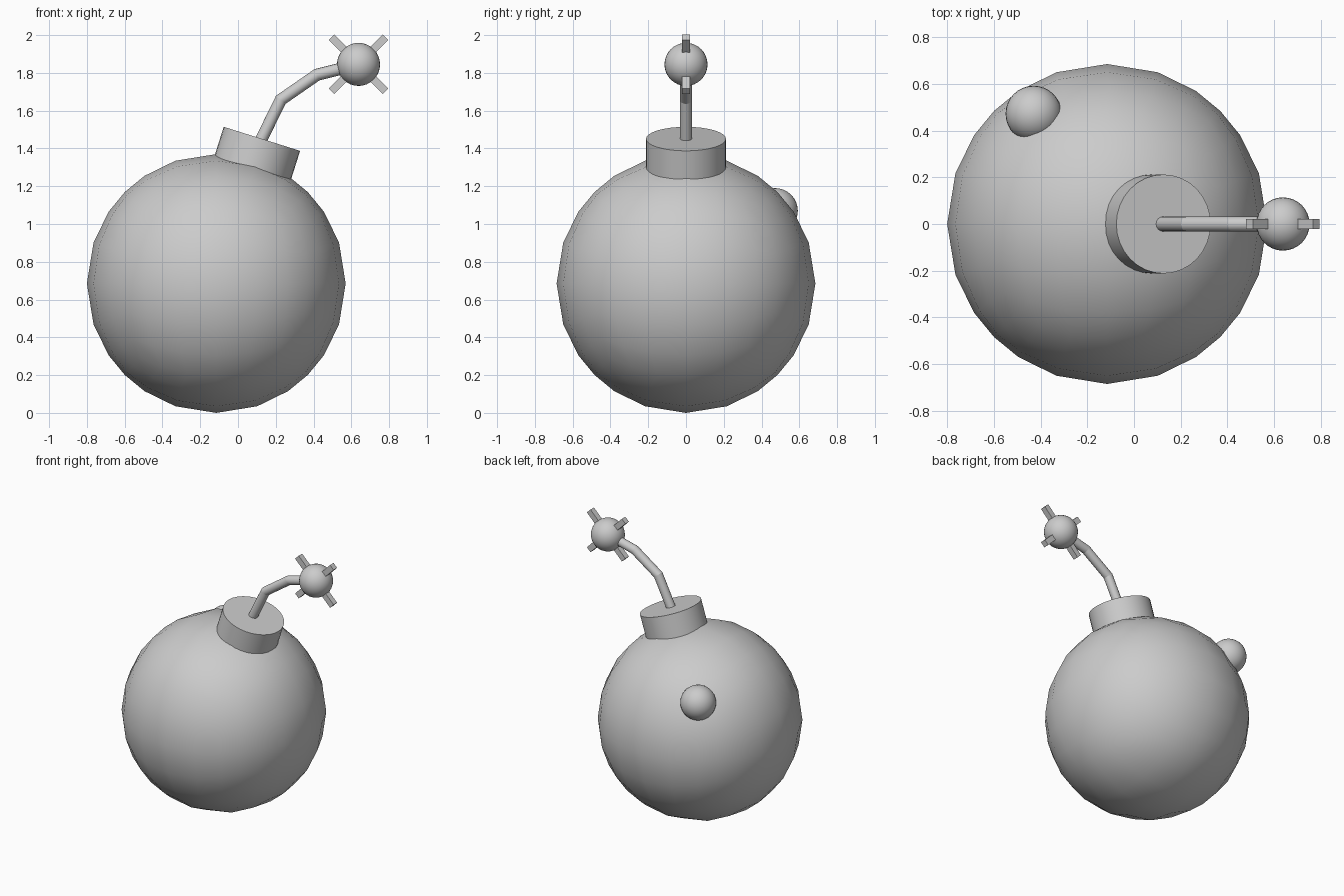
import bpy, bmesh, math
from mathutils import Vector, Matrix

default = bpy.data.objects.get("Cube")
if default:
    bpy.data.objects.remove(default)

grey = bpy.data.materials.new("plain_grey")
grey.use_nodes = True
grey.diffuse_color = (0.6, 0.6, 0.6, 1)
grey.node_tree.nodes["Principled BSDF"].inputs["Base Color"].default_value = (0.6, 0.6, 0.6, 1)

BODY = Vector((-0.115, 0, 0.685))
RADIUS = 0.685
SPARK = Vector((0.638, 0, 1.845))


def finish(name, bm, smooth=True):
    mesh = bpy.data.meshes.new(name)
    bmesh.ops.recalc_face_normals(bm, faces=bm.faces)
    bm.to_mesh(mesh)
    bm.free()
    ob = bpy.data.objects.new(name, mesh)
    bpy.context.collection.objects.link(ob)
    mesh.materials.append(grey)
    if smooth:
        bpy.ops.object.select_all(action='DESELECT')
        ob.select_set(True)
        bpy.context.view_layer.objects.active = ob
        bpy.ops.object.shade_smooth_by_angle(angle=math.radians(35))
    return ob


def ball(name, centre, radius):
    bm = bmesh.new()
    bmesh.ops.create_uvsphere(bm, u_segments=32, v_segments=16, radius=radius,
                              matrix=Matrix.Translation(centre))
    return finish(name, bm)


# Round body: a gridded cube pushed out to a sphere
bm = bmesh.new()
bmesh.ops.create_cube(bm, size=2)
bmesh.ops.subdivide_edges(bm, edges=bm.edges[:], cuts=5, use_grid_fill=True)
for v in bm.verts:
    v.co = BODY + v.co.normalized() * RADIUS
finish("body", bm)

# Tilted cap, sunk into the body
tilt = Matrix.Rotation(math.radians(17.5), 4, 'Y')
bm = bmesh.new()
bmesh.ops.create_cone(bm, cap_ends=True, segments=32, radius1=0.212, radius2=0.212, depth=0.25,
                      matrix=Matrix.Translation(BODY) @ tilt @ Matrix.Translation((0, 0, 0.678)))
finish("cap", bm)

# Bent fuse: rings mitred at each joint
path = [Vector(p) for p in ((0.105, 0, 1.41), (0.226, 0, 1.657), (0.418, 0, 1.79), SPARK)]
SIDES = 16
bm = bmesh.new()
rings = []
for i, p in enumerate(path):
    before = (p - path[max(i - 1, 0)]).normalized()
    after = (path[min(i + 1, len(path) - 1)] - p).normalized()
    along = (before + after).normalized()
    across = along.cross(Vector((0, 1, 0)))
    stretch = 1 / max(along.dot(after), along.dot(before))
    ring = []
    for k in range(SIDES):
        a = math.tau * k / SIDES
        ring.append(bm.verts.new(p + 0.032 * (across * math.cos(a) * stretch
                                              + Vector((0, math.sin(a), 0)))))
    rings.append(ring)
for low, high in zip(rings, rings[1:]):
    for k in range(SIDES):
        n = (k + 1) % SIDES
        bm.faces.new((low[k], low[n], high[n], high[k]))
bm.faces.new(rings[0])
bm.faces.new(rings[-1])
# Keep the joints crisp
for e in bm.edges:
    if any(e.verts[0] in r and e.verts[1] in r for r in rings):
        e.smooth = False
fuse = finish("fuse", bm, smooth=False)
for poly in fuse.data.polygons:
    poly.use_smooth = len(poly.vertices) == 4

# Spark ball with two crossed bars
ball("spark_ball", SPARK, 0.114)
for name, angle in (("spark_bar_rising", 45), ("spark_bar_falling", -45)):
    bm = bmesh.new()
    bmesh.ops.create_cube(bm, size=1, matrix=Matrix.Translation(SPARK)
                          @ Matrix.Rotation(math.radians(angle), 4, 'Y')
                          @ Matrix.Diagonal((0.404, 0.041, 0.041, 1)))
    finish(name, bm, smooth=False)

# Small knob on the back
ball("back_knob", (-0.43, 0.472, 1.07), 0.12)
